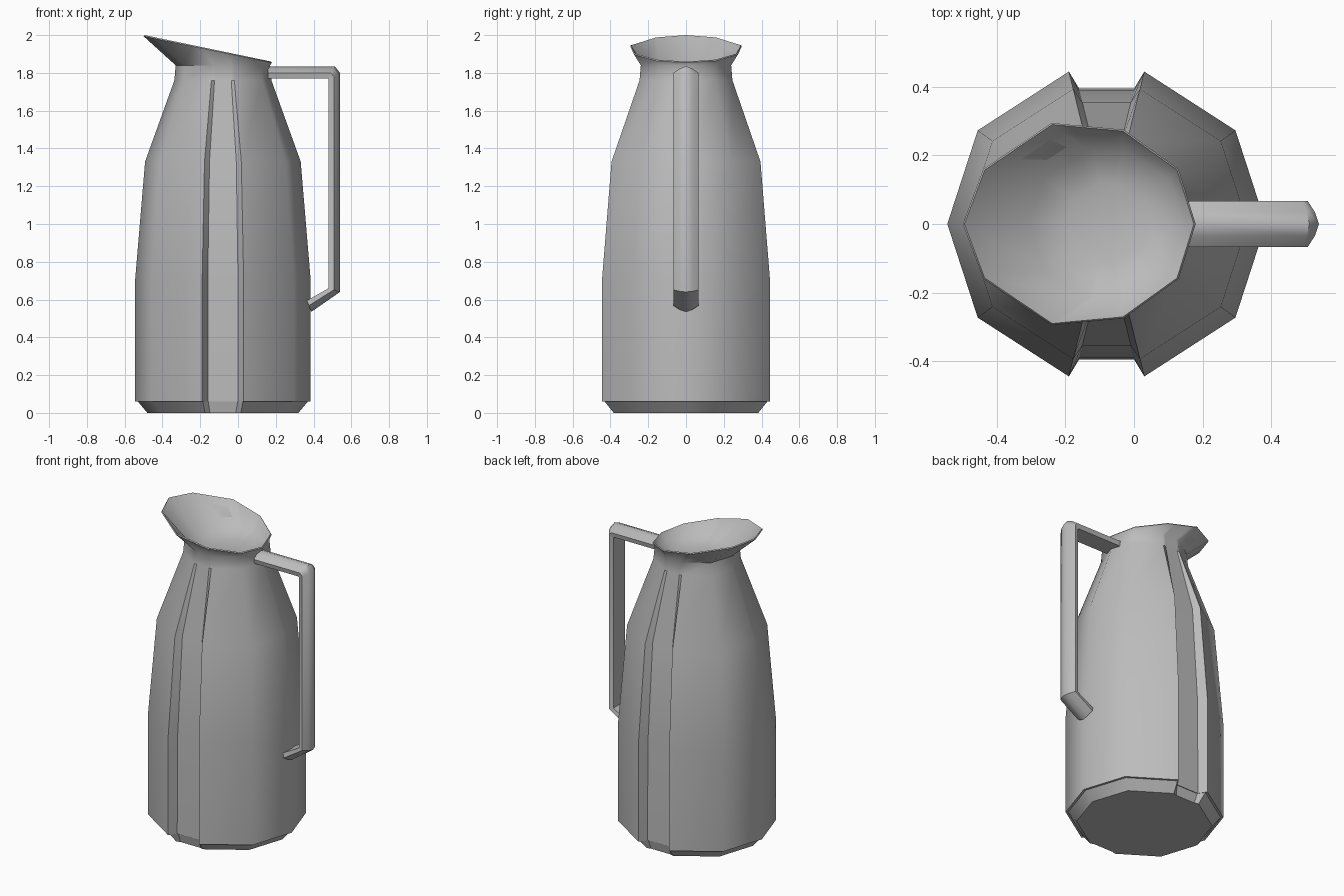
import bpy, bmesh, math
from mathutils import Vector

old = bpy.data.objects.get("Cube")
if old:
    bpy.data.objects.remove(old)

grey = bpy.data.materials.new("plain_grey")
grey.use_nodes = True
GREY = (0.5, 0.5, 0.5, 1)
grey.diffuse_color = GREY
grey.node_tree.nodes["Principled BSDF"].inputs["Base Color"].default_value = GREY

CX = -0.08      # axis of the jug
R = 0.465       # largest radius


def loft(name, rings, angle):
    """Skin a list of equal-length rings and cap both ends."""
    bm = bmesh.new()
    loops = [[bm.verts.new(p) for p in ring] for ring in rings]
    n = len(loops[0])
    for a, b in zip(loops, loops[1:]):
        for i in range(n):
            j = (i + 1) % n
            bm.faces.new((a[i], a[j], b[j], b[i]))
    bm.faces.new(loops[0][::-1])
    bm.faces.new(loops[-1])
    bmesh.ops.recalc_face_normals(bm, faces=bm.faces)
    mesh = bpy.data.meshes.new(name)
    bm.to_mesh(mesh)
    bm.free()
    obj = bpy.data.objects.new(name, mesh)
    bpy.context.collection.objects.link(obj)
    mesh.materials.append(grey)
    bpy.ops.object.select_all(action="DESELECT")
    obj.select_set(True)
    bpy.context.view_layer.objects.active = obj
    bpy.ops.object.shade_smooth_by_angle(angle=math.radians(angle))
    return obj


def mirrored(half):
    """Close a half outline, running from +x to -x, across the y = 0 plane."""
    return half + [Vector((p.x, -p.y, p.z)) for p in half[-2:0:-1]]


def body_ring(r, z, floor):
    """Ten-sided ring whose front and back sides are recessed to a floor."""
    s = r / R
    c, d = math.cos(math.radians(36)) * r, math.sin(math.radians(36)) * r
    xs = (r, c, 0.11 * s, 0.08 * s, -0.08 * s, -0.11 * s, -c, -r)
    ys = (0, d, 0.445 * s, floor, floor, 0.445 * s, d, 0)
    return mirrored([Vector((CX + x, y, z)) for x, y in zip(xs, ys)])


def rim_ring(scale, drop):
    """Slanted pouring lip, drawn out towards -x."""
    pts = [(0.18, 0), (0.13, 0.16), (-0.03, 0.275), (-0.08, 0.28),
           (-0.19, 0.29), (-0.24, 0.295), (-0.44, 0.16), (-0.5, 0)]
    half = []
    for x, y in pts:
        z = 1.86 + (0.18 - x) * 0.206 - drop
        half.append(Vector((-0.16 + (x + 0.16) * scale, y * scale, z)))
    return mirrored(half)


# Jug body: foot, recessed walls, shoulder, neck, lip and shallow inside
body_rings = [
    body_ring(0.40, 0, 0.375),
    body_ring(0.45, 0.06, 0.39),
    body_ring(R, 0.06, 0.395),
    body_ring(R, 0.7, 0.39),
    body_ring(0.412, 1.33, 0.355),
    body_ring(0.257, 1.76, 0.246),
    body_ring(0.25, 1.84, 0.239),
    rim_ring(1, 0.006),
    rim_ring(0.985, 0),
    body_ring(0.225, 1.825, 0.215),
    body_ring(0.12, 1.79, 0.115),
]
loft("jug_body", body_rings, 40)

# Handle: flat inside, rounded outside, swept through inner/outer point pairs
pairs = [((0.16, 1.77), (0.16, 1.835)), ((0.475, 1.77), (0.512, 1.835)),
         ((0.48, 1.765), (0.54, 1.80)), ((0.48, 0.66), (0.54, 0.64)),
         ((0.365, 0.595), (0.388, 0.535))]
section = [(0, -0.06), (0, 0.06), (0.45, 0.067), (0.8, 0.035),
           (1, 0), (0.8, -0.035), (0.45, -0.067)]
handle_rings = []
for inner, outer in pairs:
    a = Vector((inner[0], 0, inner[1]))
    b = Vector((outer[0], 0, outer[1]))
    handle_rings.append([a.lerp(b, t) + Vector((0, y, 0)) for t, y in section])
loft("handle", handle_rings, 45)
